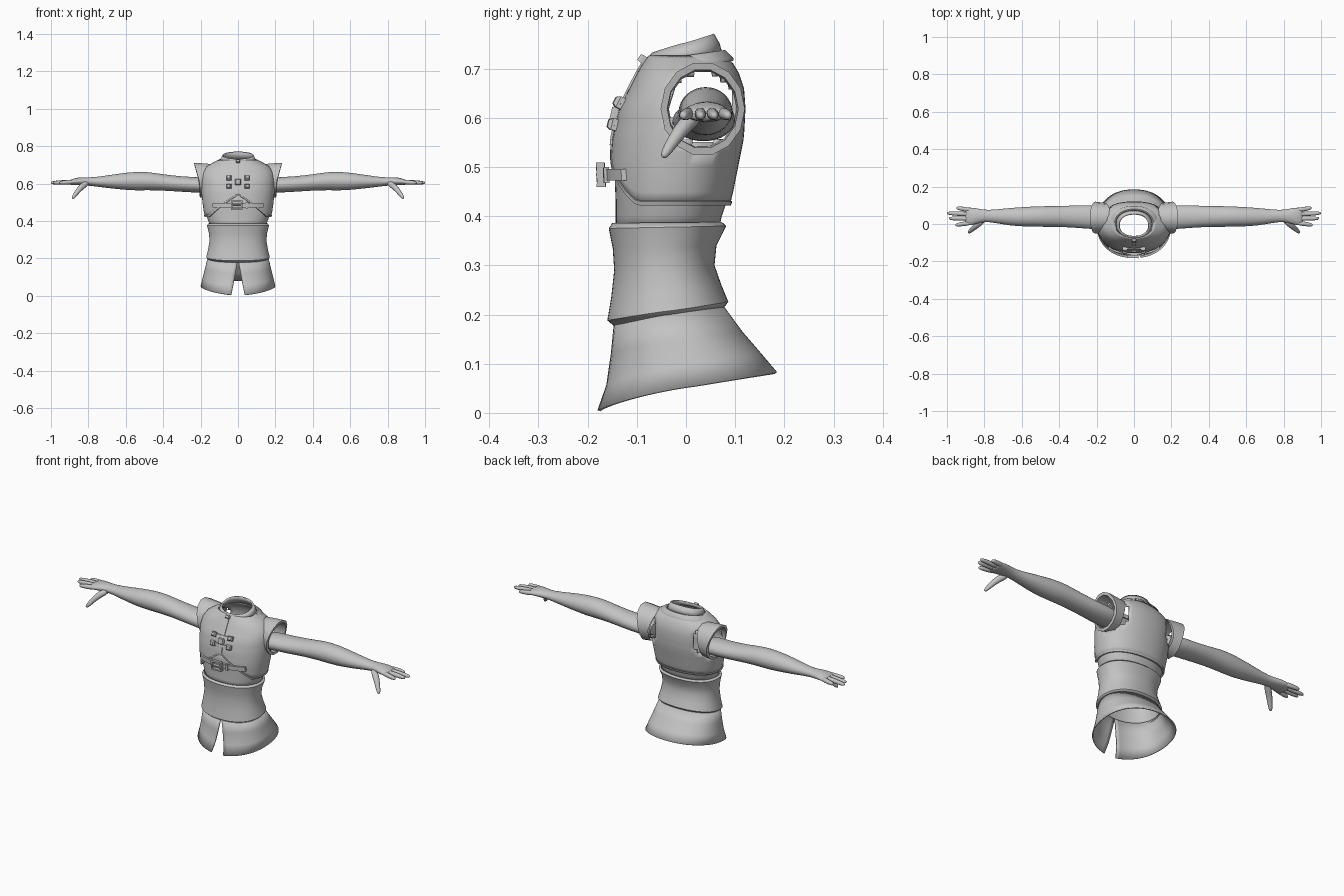
import bpy, bmesh
from math import sin, cos, pi, radians, copysign
from mathutils import Vector

if "Cube" in bpy.data.objects:
    bpy.data.objects.remove(bpy.data.objects["Cube"])

grey = bpy.data.materials.new("plain_grey")
grey.use_nodes = True
COL = (0.55, 0.55, 0.55, 1)
grey.diffuse_color = COL
grey.node_tree.nodes["Principled BSDF"].inputs["Base Color"].default_value = COL
P = 0.9      # squareness of body sections
N = 64       # segments around the body


def finish(name, bm, thick=0, mirror=False, subsurf=0, angle=40):
    bmesh.ops.recalc_face_normals(bm, faces=bm.faces)
    me = bpy.data.meshes.new(name)
    bm.to_mesh(me)
    bm.free()
    ob = bpy.data.objects.new(name, me)
    bpy.context.collection.objects.link(ob)
    me.materials.append(grey)
    if mirror:
        ob.modifiers.new("mirror", 'MIRROR').use_mirror_merge = False
    if thick:
        m = ob.modifiers.new("thickness", 'SOLIDIFY')
        m.thickness, m.offset = thick, -1
    if subsurf:
        m = ob.modifiers.new("soften", 'SUBSURF')
        m.levels = m.render_levels = subsurf
    bpy.ops.object.select_all(action='DESELECT')
    ob.select_set(True)
    bpy.context.view_layer.objects.active = ob
    bpy.ops.object.shade_smooth_by_angle(angle=radians(angle))
    return ob


def loft(rings, closed=True, caps=False, bm=None):
    bm = bm or bmesh.new()
    rows = [[bm.verts.new(p) for p in r] for r in rings]
    n = len(rows[0])
    for a, b in zip(rows, rows[1:]):
        for i in range(n if closed else n - 1):
            j = (i + 1) % n
            bm.faces.new((a[i], a[j], b[j], b[i]))
    if caps:
        bm.faces.new(rows[0])
        bm.faces.new(rows[-1])
    return bm


def spow(v):
    return copysign(abs(v) ** P, v)


def section(rx, yf, yb, zf, zb, gap=0, k=1):
    # body ring, tilted from zf at the front to zb at the back
    pts = []
    for i in range(N + (1 if gap else 0)):
        a = -pi / 2 + gap + (2 * pi - 2 * gap) * i / N
        s = (1 + sin(a)) / 2
        pts.append(Vector((rx * spow(cos(a)), (yf + yb) / 2 + (yb - yf) / 2 * spow(sin(a)),
                           zf + (zb - zf) * s ** k)))
    return pts


# torso profile: height, half width, front, back
BODY = [(.38, .158, -.152, .075), (.43, .180, -.152, .092), (.50, .190, -.155, .106),
        (.56, .196, -.150, .118), (.62, .198, -.136, .121), (.66, .192, -.115, .118),
        (.69, .170, -.100, .108), (.71, .138, -.088, .096), (.727, .105, -.076, .080)]


def body(z):
    for a, b in zip(BODY, BODY[1:]):
        if z <= b[0]:
            t = max(0, (z - a[0]) / (b[0] - a[0]))
            return [u + (v - u) * t for u, v in zip(a[1:], b[1:])]
    return BODY[-1][1:]


def surface(a, z, out=0):
    rx, yf, yb = body(z)
    return Vector(((rx + out) * spow(cos(a)),
                   (yf + yb) / 2 + ((yb - yf) / 2 + out) * spow(sin(a)), z))


def front(x, z, out=0):
    rx, yf, yb = body(z)
    q = (1 - abs(x / rx) ** (2 / P)) ** (P / 2)
    return Vector((x, (yf + yb) / 2 - (yb - yf) / 2 * q - out, z))


# skirt, split at the front
skirt = [(.162, -.146, .076, .19, .218, .005), (.176, -.153, .115, .12, .165, .06),
         (.189, -.163, .152, .055, .122, .11), (.2, -.182, .185, .003, .083, .15)]
finish("skirt", loft([section(*r, k=.7) for r in skirt], closed=False), thick=.006)

# waist wrap
waist = [(.160, -.148, .076, .178, .212), (.170, -.160, .086, .188, .226),
         (.160, -.152, .072, .235, .26), (.152, -.146, .058, .29, .30),
         (.156, -.149, .062, .335, .34), (.166, -.157, .082, .375, .38),
         (.158, -.150, .073, .386, .388)]
finish("waist_wrap", loft([section(*r) for r in waist]), thick=.005)

# undershirt below the vest
angles = [-pi / 2 + 2 * pi * i / N for i in range(N)]
finish("undershirt", loft([[surface(a, z, -.009) for a in angles]
                           for z in (.37, .40, .43, .47, .51, .55)]), thick=.004)


# vest with a raised front hem and open armholes
def hem(a):
    x = abs(cos(a))
    rise = max(0, 1 - x / .85) * .115 if sin(a) < 0 else 0
    return .422 + rise


AY, AZ, AR, AH = .034, .618, .084, .094   # armhole centre and radii
levels = [.575, .60, .62, .64, .66, .675, .69, .70, .71, .72, .727]
rings = [[surface(a, hem(a) + (.555 - hem(a)) * t / 5) for a in angles] for t in range(6)]
rings += [[surface(a, z) for a in angles] for z in levels]
bm = loft(rings)
hole = [f for f in bm.faces if abs(f.calc_center_median().x) > .12 and
        ((f.calc_center_median().y - AY) / AR) ** 2 + ((f.calc_center_median().z - AZ) / AH) ** 2 < .72]
bmesh.ops.delete(bm, geom=hole, context='FACES')
finish("vest", bm, thick=.008)

# hem band around the vest edge
finish("vest_hem", loft([[surface(a, hem(a) + h, o) for a in angles]
                         for h, o in ((0, -.004), (0, .002), (.008, .002), (.010, -.002))]))


# flared armhole cuffs
def cuff(scale, x, flare):
    pts = []
    for i in range(14):
        a = 2 * pi * i / 14
        z = AZ + AH * scale * sin(a)
        pts.append(Vector((x + flare * max(0, (z - .60) / .11), AY + AR * scale * cos(a), z)))
    return pts


finish("armhole_cuff", loft([cuff(.93, .155, -.03), cuff(1.0, .193, .01), cuff(1.02, .203, .032),
                             cuff(.86, .206, .03), cuff(.82, .15, -.02)]), mirror=True, angle=30)

# neck band and standing collar
finish("neck_band", loft([section(*r) for r in (
    (.130, -.090, .097, .696, .716), (.128, -.092, .096, .702, .722),
    (.104, -.080, .080, .716, .738), (.098, -.074, .074, .714, .736))]))
finish("collar", loft([section(*r) for r in (
    (.098, -.075, .074, .712, .732), (.091, -.076, .068, .722, .752),
    (.083, -.070, .057, .732, .771))]), thick=.008)

# arm and palm: x, centre y, centre z, y radius, z radius
arm = [(.15, .033, .592, .060, .040), (.2, .035, .592, .066, .042), (.3, .040, .597, .062, .042),
       (.4, .040, .606, .056, .044), (.48, .040, .614, .057, .050), (.55, .040, .613, .054, .051),
       (.62, .038, .612, .052, .045), (.7, .040, .610, .043, .034), (.78, .043, .610, .031, .023),
       (.82, .044, .612, .036, .022), (.86, .041, .612, .047, .021), (.89, .040, .608, .049, .016),
       (.905, .040, .606, .044, .010)]
finish("arm", loft([[Vector((x, y + ry * cos(2 * pi * i / 16), z + rz * sin(2 * pi * i / 16)))
                     for i in range(16)] for x, y, z, ry, rz in arm], caps=True),
       mirror=True, subsurf=1, angle=80)


# fingers and thumb as tapered tubes
def tube(name, pts, radii):
    pts = [Vector(p) for p in pts]
    rows = []
    for i, (p, r) in enumerate(zip(pts, radii)):
        d = (pts[min(i + 1, len(pts) - 1)] - pts[max(i - 1, 0)]).normalized()
        u = d.cross(Vector((0, 1, .3))).normalized()
        v = d.cross(u)
        rows.append([p + r * (u * cos(pi * j / 4) + v * sin(pi * j / 4)) for j in range(8)])
    finish(name, loft(rows, caps=True), mirror=True, subsurf=1, angle=80)


for name, y0, y1, tip in (("index_finger", .007, -.006, .955), ("middle_finger", .029, .030, .99),
                          ("ring_finger", .052, .058, 1.0), ("little_finger", .074, .086, .95)):
    a, b = Vector((.87, y0, .610)), Vector((tip, y1, .604))
    tube(name, [a.lerp(b, t) for t in (0, .4, .75, .95, 1)], (.013, .0135, .012, .009, .004))
tube("thumb", [(.80, .025, .606), (.835, -.002, .587), (.862, -.026, .553), (.880, -.042, .528),
               (.886, -.047, .519)], (.017, .019, .014, .011, .005))


# fastenings: straps that follow the chest and small blocks on it
def strap(name, pts, half, out=.006):
    rows = []
    pts = [Vector(p) for p in pts]
    d = (pts[-1] - pts[0]).normalized()
    n = Vector((-d.y, d.x)) * half
    for p in pts:
        lo, hi = p - n, p + n
        rows.append([front(lo.x, lo.y, -.004), front(lo.x, lo.y, out),
                     front(hi.x, hi.y, out), front(hi.x, hi.y, -.004)])
    finish(name, loft(rows, caps=True), angle=30)


def block(name, x, z, w, h, d, out=0, taper=1):
    up = (front(x, z + .01) - front(x, z - .01)).normalized()
    side = (front(x + .01, z) - front(x - .01, z)).normalized()
    nrm = side.cross(up).normalized()
    c = front(x, z) + nrm * out
    rows = [[c + nrm * o + side * w / 2 * s * sx + up * h / 2 * s * sz
             for sx, sz in ((-1, -1), (1, -1), (1, 1), (-1, 1))]
            for o, s in ((-.003, 1), (d * .6, 1), (d, taper))]
    finish(name, loft(rows, caps=True), angle=20)


strap("placket", [(0, .545 + .0165 * i) for i in range(11)], .009, .004)
for z, row in ((.628, "upper"), (.585, "lower")):
    strap("clasp_strap_" + row, [(-.062 + .0155 * i, z) for i in range(9)], .007, .006)
    for x, s in ((-.048, "right"), (.048, "left")):
        block("clasp_stud_" + row + "_" + s, x, z, .026, .024, .018, taper=.6)
block("centre_clasp", 0, .606, .030, .032, .014, taper=.8)
block("collar_clasp", 0, .716, .022, .016, .014, taper=.8)

# chest belt with a framed buckle
strap("chest_belt", [(-.135 + .0225 * i, .484) for i in range(13)], .012, .010)
for s, sx in (("right", -1), ("left", 1)):
    block("buckle_side_" + s, -.006 + sx * .026, .484, .008, .046, .014, out=.014)
for s, sz in (("bottom", -1), ("top", 1)):
    block("buckle_" + s, -.006, .484 + sz * .020, .06, .008, .014, out=.014)
block("buckle_prong", -.004, .484, .044, .007, .012, out=.016)
block("belt_keeper", .045, .484, .012, .032, .008, out=.008)
